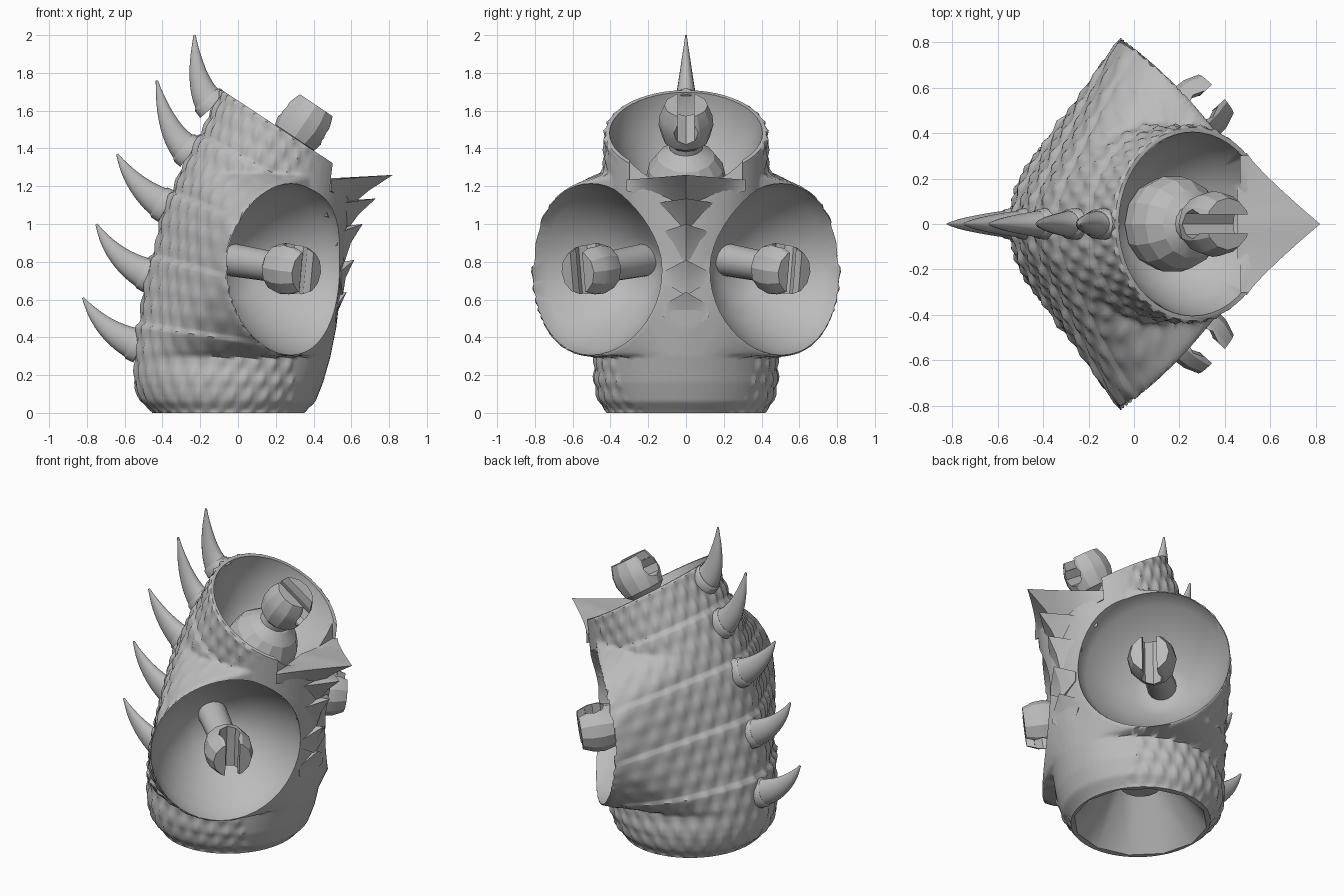
import bpy, bmesh
from math import sin, cos, pi, tau
from mathutils import Vector, Matrix
from mathutils.bvhtree import BVHTree

if "Cube" in bpy.data.objects:
    bpy.data.objects.remove(bpy.data.objects["Cube"])

grey = bpy.data.materials.new("plain grey")
grey.use_nodes = True
grey.diffuse_color = (0.5, 0.5, 0.5, 1)
grey.node_tree.nodes["Principled BSDF"].inputs["Base Color"].default_value = (0.5, 0.5, 0.5, 1)


def finish(bm, name):
    bmesh.ops.recalc_face_normals(bm, faces=bm.faces)
    me = bpy.data.meshes.new(name)
    bm.to_mesh(me)
    bm.free()
    me.materials.append(grey)
    ob = bpy.data.objects.new(name, me)
    bpy.context.collection.objects.link(ob)
    return ob


def loft(name, rings):
    """Skin a list of closed rings and cap both ends."""
    bm = bmesh.new()
    rows = [[bm.verts.new(p) for p in ring] for ring in rings]
    n = len(rows[0])
    for a, b in zip(rows, rows[1:]):
        for i in range(n):
            j = (i + 1) % n
            bm.faces.new((a[i], a[j], b[j], b[i]))
    bm.faces.new(rows[0])
    bm.faces.new(rows[-1])
    return finish(bm, name)


def frame(origin, axis):
    return Matrix.Translation(origin) @ Vector(axis).to_track_quat('Z', 'Y').to_matrix().to_4x4()


def lathe(name, profile, mat, sides=48, sx=1, sy=1, bow=0):
    """Turn (radius, height) points; bow lifts the ring along local y."""
    return loft(name, [[mat @ Vector((r * sx * cos(a), r * sy * sin(a), h + bow * (r * sin(a)) ** 2))
                        for a in (i * tau / sides for i in range(sides))] for r, h in profile])


def box(name, mat, size, centre):
    bm = bmesh.new()
    bmesh.ops.create_cube(bm, size=1, matrix=mat @ Matrix.Translation(centre) @ Matrix.Diagonal((*size, 1)))
    return finish(bm, name)


def cut(ob, cutters):
    bpy.context.view_layer.objects.active = ob
    for c in cutters:
        m = ob.modifiers.new("cut", 'BOOLEAN')
        m.operation, m.solver, m.object = 'DIFFERENCE', 'EXACT', c
        bpy.ops.object.modifier_apply(modifier=m.name)
        bpy.data.objects.remove(c)


def smooth(ob, angle=0.6):
    bpy.ops.object.select_all(action='DESELECT')
    ob.select_set(True)
    bpy.context.view_layer.objects.active = ob
    bpy.ops.object.shade_smooth_by_angle(angle=angle)


def hull_tree(points):
    bm = bmesh.new()
    for p in points:
        bm.verts.new(p)
    bmesh.ops.convex_hull(bm, input=bm.verts)
    tree = BVHTree.FromBMesh(bm)
    bm.free()
    return tree


# Guide shapes: a trunk up to the neck rim, and shoulders joining the arm rims to the back
NECK, NECK_AXIS, LEAN = Vector((0.26, 0, 1.485)), Vector((0.55, 0, 0.83)), 0.585
ARM_R, BOW = 0.462, 0.25
arms = [frame((0.24, s * 0.47, 0.76), (0.76, s * 0.65, 0)) for s in (-1, 1)]
STEPS = [i * tau / 64 for i in range(64)]
trunk, shoulders = [], []
# back x, front x, half width, height
for back, front, half, z in ((-.45, .35, .42, 0), (-.52, .41, .465, .06), (-.55, .45, .485, .16),
                             (-.545, .49, .475, .3), (-.53, .52, .46, .45), (-.49, .55, .42, .7),
                             (-.4, .56, .43, 1.05), (-.31, .57, .44, 1.27)):
    ring = [Vector(((back + front) / 2 + (front - back) / 2 * cos(a), half * sin(a), z)) for a in STEPS]
    trunk += ring
    if z > 0.25:
        shoulders += ring
trunk += [frame(NECK, NECK_AXIS) @ Vector((.425 * cos(a), .41 * sin(a), 0)) for a in STEPS]
for mat in arms:
    shoulders += [mat @ Vector((ARM_R * cos(a), ARM_R * sin(a), BOW * (ARM_R * sin(a)) ** 2)) for a in STEPS]
guides = [hull_tree(trunk), hull_tree(shoulders)]


def rim_fade(p):
    """0 on the arm rims, rising to 1 a little way behind them."""
    depths = [BOW * q.y ** 2 - q.z for q in (mat.inverted() @ p for mat in arms)]
    return min(max((min(depths) - 0.005) / 0.06, 0), 1)


# Body: leaning rows wrapped on the guides, with scales and overlapping bands
ROWS, COLS = 110, 192
seams = (0, .255, .455, .65, .84, 1.01)
rings = []
for r in range(ROWS + 1):
    t = min(max(r / ROWS, 0.002), 0.998)
    lean = LEAN * t
    centre = Vector((-.05, 0, 0)).lerp(NECK, t)
    band = max(i for i, s in enumerate(seams) if s <= t)
    rise = (t - seams[band]) / (seams[band + 1] - seams[band])
    ring = []
    for i in range(COLS):
        a = i * tau / COLS
        d = Vector((cos(a) * cos(lean), sin(a), -cos(a) * sin(lean)))
        hits = [g.ray_cast(centre + d * 3, -d)[0] for g in guides]
        p = max((h for h in hits if h), key=lambda h: (h - centre).dot(d))
        chest = p.x > 0.29 and p.z < 1.2
        if not (chest or r in (0, ROWS)):
            u, v = a * 16, t * pi * 8
            p = p + d * rim_fade(p) * (0.014 * (sin(u + v) * sin(u - v)) ** 2 + 0.014 * rise - 0.01)
        if r == 0:
            p.z = 0
        ring.append(p)
    rings.append(ring)
body = loft("torso_shell", rings)

# Hollow arm sockets, neck socket with an open front, and waist
bowl = [(.015, -.37), (.1, -.365), (.17, -.33), (.28, -.25), (.36, -.16), (.42, -.075), (.454, -.008),
        (.456, .14), (.015, .14)]
cutters = [lathe("arm_cutter", bowl, mat, bow=BOW) for mat in arms]
cutters.append(lathe("neck_cutter", [(.015, -.38), (.4, -.355), (.66, -.27), (.86, -.14), (1, -.008),
                                     (1.0, .2), (.015, .2)], frame(NECK, NECK_AXIS), 48, .405, .39))
cutters.append(box("front_notch", Matrix(), (.4, .6, .3), (.67, 0, 1.38)))
cutters.append(lathe("waist_cutter", [(.42, -.05), (.395, 0), (.18, .3), (.02, .3)],
                     Matrix.Translation((-.05, 0, 0)), 12))
cut(body, cutters)
smooth(body, 0.9)
lathe("waist_peg", [(.12, .24), (.12, .34)], Matrix.Translation((-.05, 0, 0)), 16)


# Split ball clips on stems: a slot with a wider channel behind it
def clip(name, base, centre, stem_r):
    base, centre = Vector(base), Vector(centre)
    mat = frame(centre, centre - base)
    length = (centre - base).length
    smooth(lathe(name + "_stem", [(stem_r * 1.1, -length - .03), (stem_r, -.06)], mat, 16))
    ball = lathe(name + "_clip", [(.075, -.125), (.125, -.08), (.145, 0), (.14, .06), (.115, .125)], mat, 12)
    channel = mat @ Matrix.Translation((0, 0, .03)) @ Matrix.Rotation(pi / 2, 4, 'X')
    cut(ball, [box("slot", mat, (.085, .4, .2), (0, 0, .13)),
               lathe("channel", [(.065, -.2), (.065, .2)], channel, 8)])
    smooth(ball, 0.45)


clip("right_arm", (-.03, -.22, .81), (.27, -.49, .76), .08)
clip("left_arm", (-.03, .22, .81), (.27, .49, .76), .08)
clip("neck", (.16, 0, 1.25), (.345, 0, 1.525), .085)

# Faceted dome in the neck socket
bm = bmesh.new()
bmesh.ops.create_uvsphere(bm, u_segments=14, v_segments=8, radius=.215,
                          matrix=frame((.17, 0, 1.23), NECK_AXIS))
smooth(finish(bm, "neck_dome"), 0.35)


# Layered pointed chest plates with a centre ridge
def plate(name, tip, side, foot, power):
    """tip and foot are (x, z) on the centre line, side is (x, half width, z)."""
    rings = []
    for k in range(-8, 9):
        f = abs(k) / 8
        e = (1 - f) ** power
        y = side[1] * k / 8
        top = Vector((side[0] + (tip[0] - side[0]) * e, y, side[2] + (tip[1] - side[2]) * e))
        low = Vector((foot[0] + (side[0] - foot[0]) * f, y, foot[1] + (side[2] - .06 - foot[1]) * f))
        mid = top.lerp(low, .5) - Vector((.015 * e, 0, 0))
        rear = Vector((side[0] - .04, y * .7, top.z - .02))
        rings.append((top, mid, low, Vector((rear.x, rear.y, low.z)), rear))
    smooth(loft(name, rings), 0.3)


plate("collar_lip", (.82, 1.26), (.495, .315, 1.235), (.59, 1.09), 1.15)
plate("upper_chest_plate", (.73, 1.135), (.47, .225, 1.1), (.58, .97), 1)
plate("middle_chest_plate", (.66, 1.0), (.525, .15, .95), (.565, .8), 1)
plate("lower_chest_plate", (.615, .81), (.545, .115, .75), (.555, .62), 1)
plate("belly_plate", (.575, .64), (.525, .12, .57), (.495, .4), 1)


# Curved back spikes with collars
def spike(name, base, bend, tip):
    b, c, t = (Vector((x, 0, z)) for x, z in (base, bend, tip))
    rings, N = [], 10
    for k in range(N + 1):
        f = k / N
        p = b * (1 - f) ** 2 + c * 2 * f * (1 - f) + t * f * f
        d = ((c - b) * (1 - f) + (t - c) * f).normalized()
        side = Vector((-d.z, 0, d.x))
        w = max(.088 * (1 - f) ** .75, .006)
        rings.append([p + side * w * cos(a) + Vector((0, .72 * w * sin(a), 0)) for a in STEPS[::4]])
    smooth(loft(name, rings))
    smooth(lathe(name + "_collar", [(.094, -.015), (.09, .03), (.08, .04)], frame(b, c - b), 16, .74, 1))


spines = [((-.535, .36), (-.72, .43), (-.82, .61)), ((-.475, .73), (-.66, .81), (-.75, 1.0)),
          ((-.39, 1.1), (-.55, 1.19), (-.64, 1.37)), ((-.26, 1.385), (-.38, 1.48), (-.43, 1.76)),
          ((-.14, 1.635), (-.225, 1.73), (-.23, 2.0))]
for i, s in enumerate(spines):
    spike("back_spike_%d" % (i + 1), *s)
